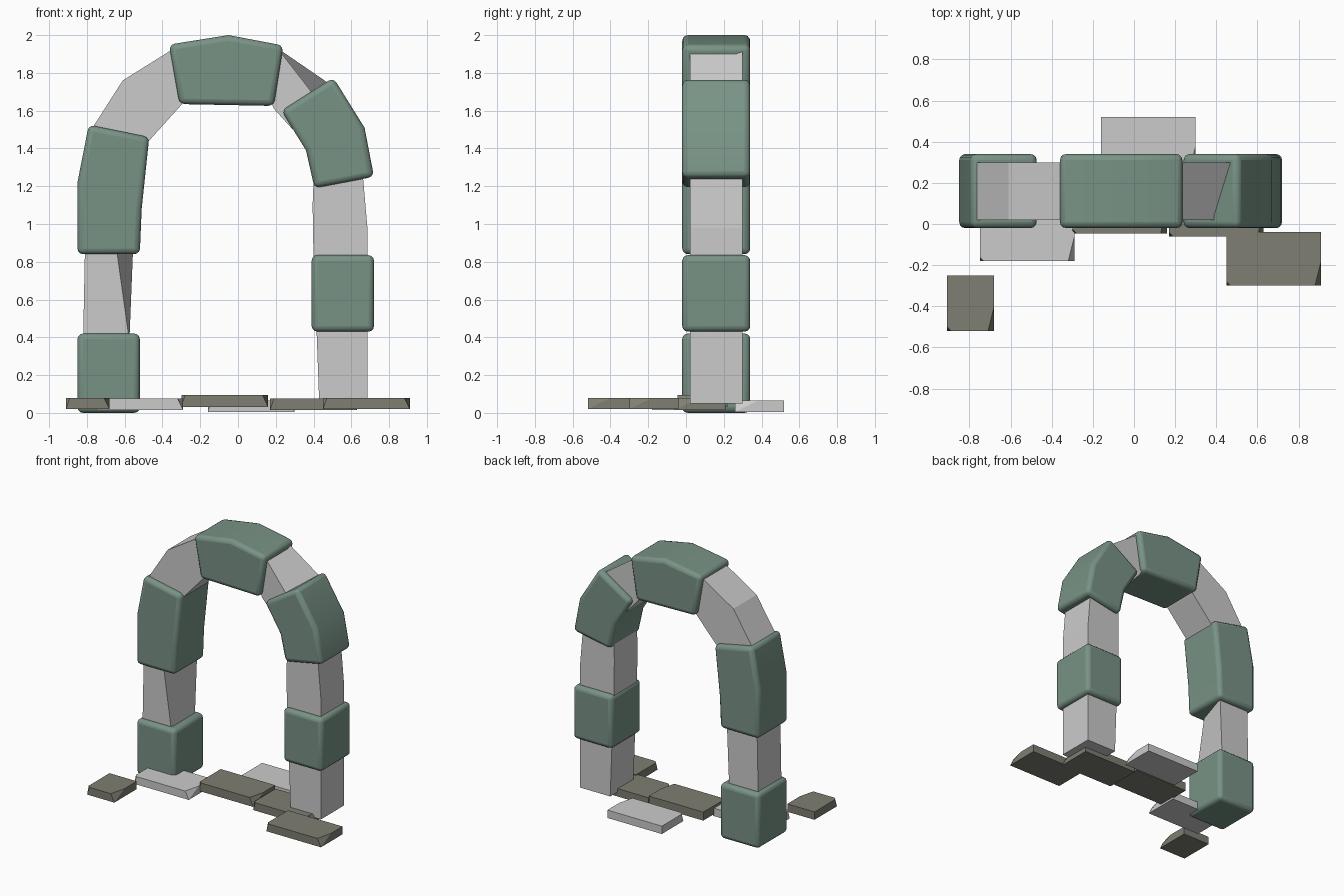
import bpy, bmesh

if "Cube" in bpy.data.objects:
    bpy.data.objects.remove(bpy.data.objects["Cube"])


def material(name, rgb):
    m = bpy.data.materials.new(name)
    m.diffuse_color = (*rgb, 1)
    m.use_nodes = True
    m.node_tree.nodes["Principled BSDF"].inputs["Base Color"].default_value = m.diffuse_color
    return m


GREEN = material("green_stone", (0.19, 0.29, 0.235))
DARK = material("dark_stone", (0.21, 0.21, 0.17))


def finish(name, bm, mat=None):
    bmesh.ops.recalc_face_normals(bm, faces=bm.faces)
    me = bpy.data.meshes.new(name)
    bm.to_mesh(me)
    bm.free()
    ob = bpy.data.objects.new(name, me)
    bpy.context.collection.objects.link(ob)
    if mat:
        me.materials.append(mat)
    return ob


def block(name, outline, y0, y1, mat=None, chips=None):
    """Arch stone: x-z outline run from y0 to y1; chips shift front corners."""
    chips = chips or {}
    bm = bmesh.new()
    front, back = [], []
    for i, (x, z) in enumerate(outline):
        dx, dz = chips.get(i, (0, 0))
        front.append(bm.verts.new((x + dx, y0, z + dz)))
        back.append(bm.verts.new((x, y1, z)))
    bm.faces.new(front)
    bm.faces.new(back)
    n = len(outline)
    for i in range(n):
        j = (i + 1) % n
        bm.faces.new((front[i], front[j], back[j], back[i]))
    return finish(name, bm, mat)


def green_block(name, outline):
    ob = block(name, outline, -0.02, 0.34, GREEN)
    b = ob.modifiers.new("rounded_edges", "BEVEL")
    b.width, b.segments = 0.03, 3
    b.limit_method, b.angle_limit = "ANGLE", 0.65
    bpy.ops.object.select_all(action="DESELECT")
    bpy.context.view_layer.objects.active = ob
    ob.select_set(True)
    bpy.ops.object.shade_smooth_by_angle(angle=0.7)


def grey_block(name, outline, chips=None):
    block(name, outline, 0.02, 0.30, None, chips)


def slab(name, x0, x1, y0, y1, z0, z1, mat=None):
    """Paving slab with its two front top corners knocked off."""
    bm = bmesh.new()
    pts = [(x0, y0, z0), (x1, y0, z0), (x1, y1, z0), (x0, y1, z0),
           (x0, y0 + 0.02, z1), (x0 + 0.02, y0, z1), (x1 - 0.03, y0, z1),
           (x1, y0 + 0.12, z1), (x1, y1, z1), (x0, y1, z1)]
    for p in pts:
        bm.verts.new(p)
    bmesh.ops.convex_hull(bm, input=bm.verts)
    bmesh.ops.dissolve_limit(bm, angle_limit=0.01, verts=bm.verts, edges=bm.edges)
    finish(name, bm, mat)


# Green rounded stones
green_block("left_foot_stone", [(-0.85, 0), (-0.52, 0), (-0.52, 0.42), (-0.85, 0.42)])
green_block("left_shoulder_stone", [(-0.85, 0.84), (-0.52, 0.84), (-0.51, 1.08),
                                    (-0.47, 1.46), (-0.79, 1.525), (-0.85, 1.22)])
green_block("keystone", [(-0.31, 1.635), (0.19, 1.625), (0.24, 1.945),
                         (-0.05, 2.0), (-0.365, 1.95)])
green_block("right_shoulder_stone", [(0.23, 1.60), (0.36, 1.39), (0.405, 1.19),
                                     (0.72, 1.25), (0.67, 1.51), (0.505, 1.775)])
green_block("right_middle_stone", [(0.39, 0.43), (0.72, 0.43), (0.72, 0.835), (0.39, 0.835)])

# Grey sharp stones between them
grey_block("left_leg_stone", [(-0.82, 0.38), (-0.575, 0.38), (-0.555, 0.88), (-0.81, 0.88)],
           {2: (-0.09, 0)})
grey_block("left_arch_stone", [(-0.77, 1.46), (-0.49, 1.42), (-0.30, 1.63), (-0.28, 1.66),
                               (-0.33, 1.935), (-0.61, 1.76), (-0.77, 1.51)])
grey_block("right_arch_stone", [(0.17, 1.66), (0.19, 1.61), (0.29, 1.50),
                                (0.48, 1.745), (0.21, 1.93)], {3: (-0.08, -0.06)})
grey_block("right_leg_stone", [(0.40, 0.80), (0.685, 0.80), (0.685, 0.98), (0.66, 1.27),
                               (0.40, 1.23), (0.395, 1.1)])
grey_block("right_foot_stone", [(0.43, 0.05), (0.685, 0.05), (0.685, 0.46), (0.415, 0.46)])

# Paving slabs
slab("paving_small", -0.91, -0.68, -0.52, -0.25, 0.02, 0.08, DARK)
slab("paving_left", -0.75, -0.29, -0.18, 0.09, 0.015, 0.075)
slab("paving_middle", -0.30, 0.16, -0.045, 0.22, 0.03, 0.095, DARK)
slab("paving_right", 0.17, 0.63, -0.06, 0.21, 0.015, 0.075, DARK)
slab("paving_front_right", 0.45, 0.91, -0.30, -0.04, 0.02, 0.08, DARK)
slab("paving_back", -0.16, 0.30, 0.26, 0.52, 0.005, 0.065)
